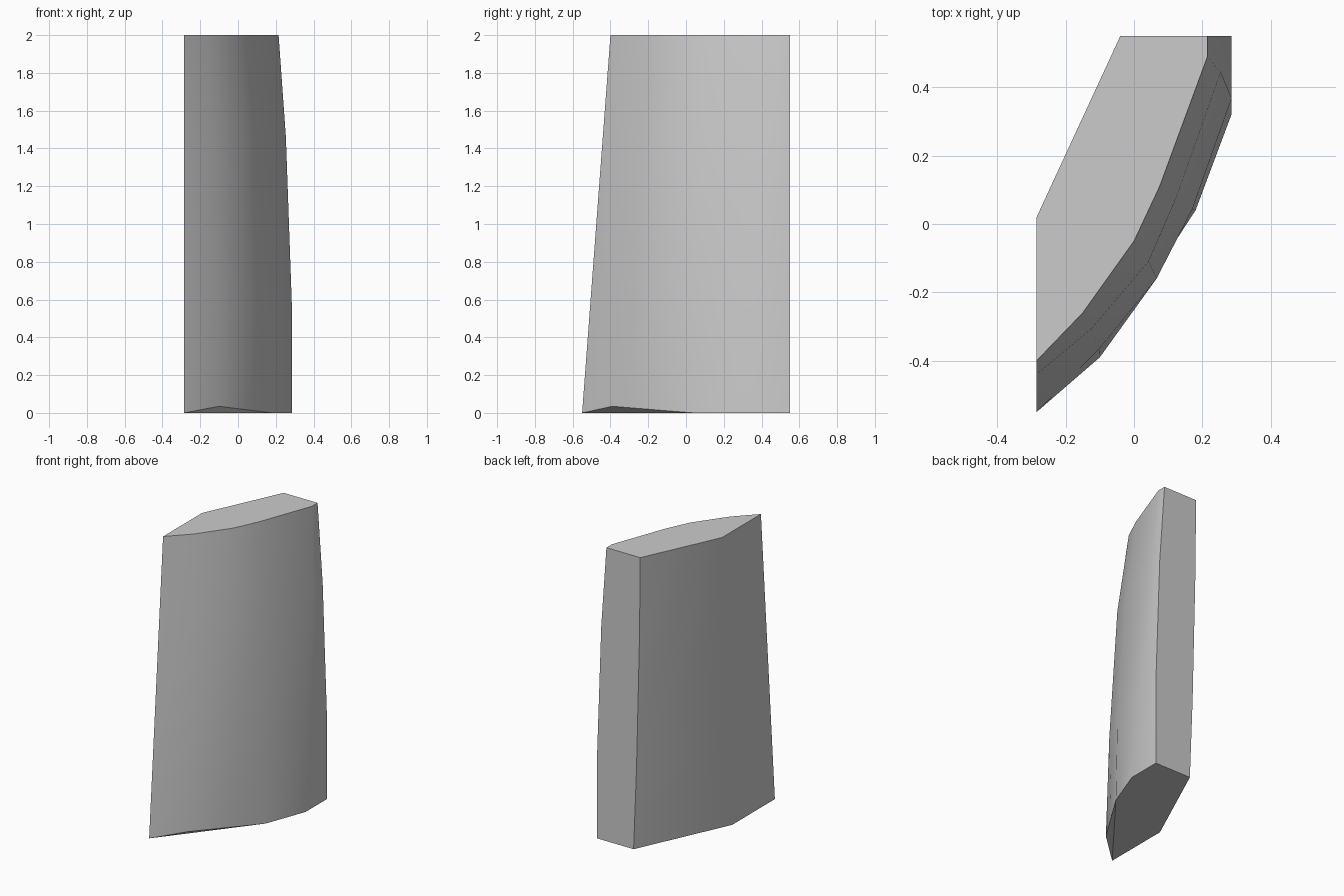
import bpy, bmesh
from mathutils import Vector

cube = bpy.data.objects.get("Cube")
if cube:
    bpy.data.objects.remove(cube, do_unlink=True)

# Plain grey
grey = bpy.data.materials.new("plain_grey")
grey.use_nodes = True
colour = (0.6, 0.6, 0.6, 1)
grey.diffuse_color = colour
grey.node_tree.nodes["Principled BSDF"].inputs["Base Color"].default_value = colour

# Each upright edge: bottom point, top x and y, outward bulge
HEIGHT = 2
edges = [
    ((-.285, -.55, 0), (-.285, -.40), (0, 0)),         # front tip
    ((-.10, -.39, .035), (-.15, -.26), (.06, -.06)),   # curved side
    ((.05, -.16, .016), (0, -.05), (.15, -.15)),
    ((.18, .04, 0), (.075, .11), (.1, -.08)),
    ((.285, .32, 0), (.215, .49), (.1, 0)),
    ((.285, .55, 0), (.215, .55), (.1, 0)),            # back corners
    ((.01, .55, 0), (-.04, .55), (-.04, 0)),
    ((-.285, -.09, 0), (-.285, .02), (0, 0)),          # flat side
]


def point(edge, t):
    low, top, bulge = edge
    p = Vector(low).lerp(Vector((*top, HEIGHT)), t)
    return p + Vector((*bulge, 0)) * t * (1 - t)


# Loft the side walls through the levels
bm = bmesh.new()
rings = [[bm.verts.new(point(e, t)) for e in edges] for t in (0, .28, .73, 1)]
n = len(edges)
for lower, upper in zip(rings, rings[1:]):
    for i in range(n):
        j = (i + 1) % n
        bm.faces.new((lower[i], lower[j], upper[j], upper[i]))

# Top cap, flat base and the chamfer under the front tip
base = rings[0]
bm.faces.new(rings[-1])
bm.faces.new([base[i] for i in (0, 7, 6, 5, 4, 3)])
bm.faces.new(base[3::-1])
bmesh.ops.recalc_face_normals(bm, faces=bm.faces[:])

mesh = bpy.data.meshes.new("curved_wedge_block")
bm.to_mesh(mesh)
bm.free()
mesh.materials.append(grey)
block = bpy.data.objects.new("curved_wedge_block", mesh)
bpy.context.collection.objects.link(block)

# Smooth the curved side, keep the corners crisp
bpy.ops.object.select_all(action='DESELECT')
block.select_set(True)
bpy.context.view_layer.objects.active = block
bpy.ops.object.shade_smooth_by_angle()
